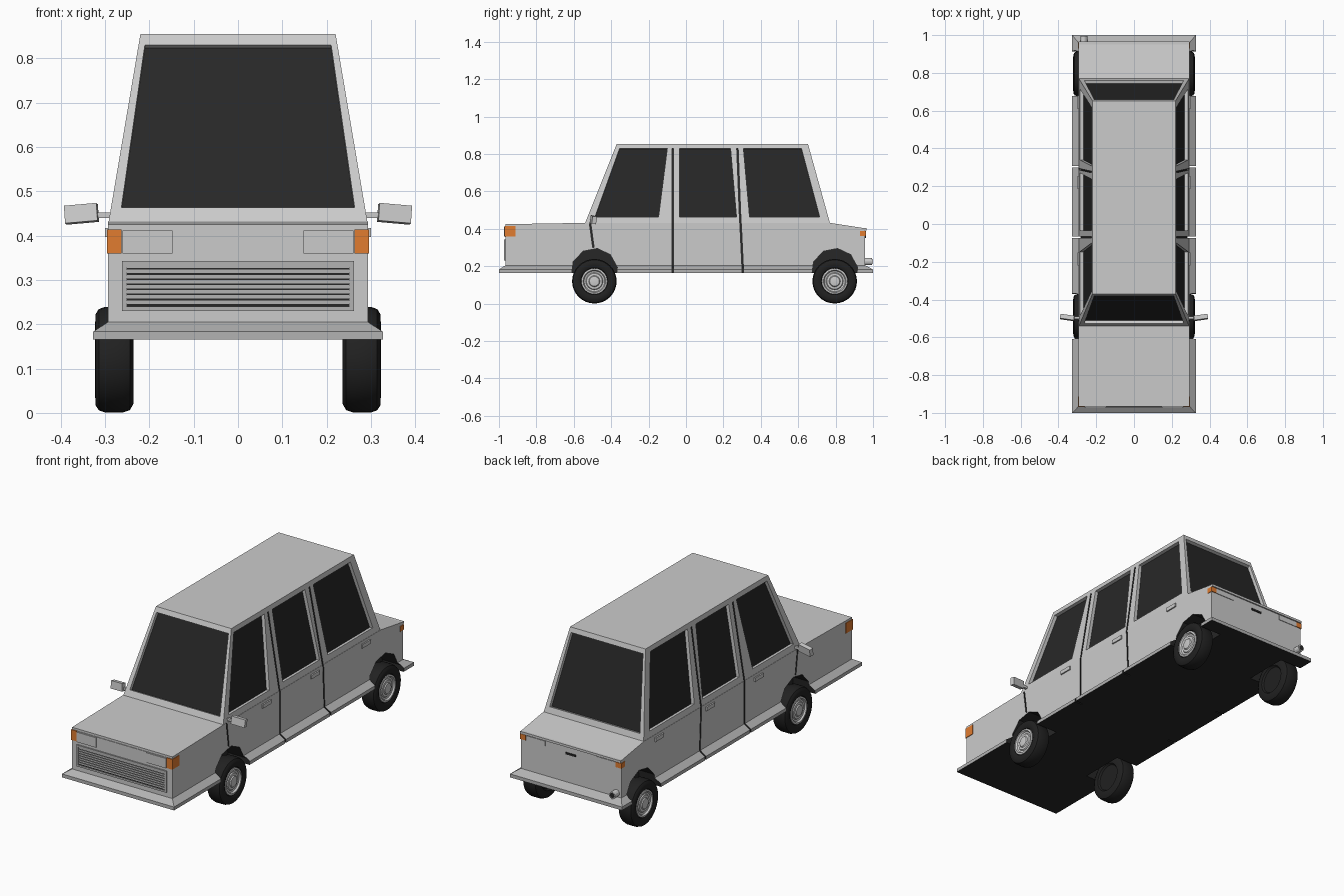
import bpy, bmesh, math
from mathutils import Vector

if "Cube" in bpy.data.objects:
    bpy.data.objects.remove(bpy.data.objects["Cube"])


def mat(name, r, g, b):
    m = bpy.data.materials.new(name)
    m.diffuse_color = (r, g, b, 1)
    m.use_nodes = True
    m.node_tree.nodes["Principled BSDF"].inputs["Base Color"].default_value = m.diffuse_color
    return m


PAINT = mat("paint", 0.80, 0.80, 0.83)
DARK = mat("dark", 0.02, 0.02, 0.02)
TRIM = mat("trim", 0.45, 0.45, 0.45)
LAMP = mat("lamp", 0.55, 0.55, 0.55)
ORANGE = mat("orange", 0.75, 0.20, 0.03)
RUBBER = mat("rubber", 0.015, 0.015, 0.015)


def loft(bm, a, b, side=0, cap_a=0, cap_b=0):
    """Closed solid between two rings with the same number of points."""
    va = [bm.verts.new(p) for p in a]
    vb = [bm.verts.new(p) for p in b]
    n = len(a)
    bm.faces.new(va).material_index = cap_a
    bm.faces.new(vb).material_index = cap_b
    for i in range(n):
        j = (i + 1) % n
        bm.faces.new((va[i], va[j], vb[j], vb[i])).material_index = side


def rect(x, y0, y1, z):
    return [(-x, y0, z), (x, y0, z), (x, y1, z), (-x, y1, z)]


def box(bm, x0, x1, y0, y1, z0, z1, m=0):
    ring = lambda z: [(x0, y0, z), (x1, y0, z), (x1, y1, z), (x0, y1, z)]
    loft(bm, ring(z0), ring(z1), m, m, m)


def finish(name, bm, mats):
    bmesh.ops.recalc_face_normals(bm, faces=bm.faces)
    me = bpy.data.meshes.new(name)
    bm.to_mesh(me)
    bm.free()
    for m in mats:
        me.materials.append(m)
    ob = bpy.data.objects.new(name, me)
    bpy.context.collection.objects.link(ob)
    return ob


def boxes(name, mats, *items):
    bm = bmesh.new()
    for it in items:
        box(bm, *it)
    return finish(name, bm, mats)


def cut(ob, cutter):
    mod = ob.modifiers.new("cut", 'BOOLEAN')
    mod.operation = 'DIFFERENCE'
    mod.solver = 'EXACT'
    mod.object = cutter
    cutter.hide_render = True
    bpy.context.view_layer.objects.active = ob
    bpy.ops.object.modifier_apply(modifier="cut")


def panel(bm, pts, outward, depth, side, inner):
    """Recess cutter: polygon on a surface pushed in by depth."""
    p = [Vector(q) for q in pts]
    n = (p[1] - p[0]).cross(p[2] - p[0]).normalized()
    if n.dot(Vector(outward)) < 0:
        n = -n
    loft(bm, [q - n * depth for q in p], [q + n * 0.04 for q in p], side, inner, side)


# cabin surface helpers
def lerp(a, b, z):
    return a + (b - a) * (z - 0.43) / 0.425


def cab_x(z): return lerp(0.292, 0.22, z)
def front_y(z): return lerp(-0.54, -0.37, z)
def rear_y(z): return lerp(0.77, 0.652, z)


WHEELS = (-0.49, 0.795)
SEAMS = ((-0.07, -0.07, -0.07), (0.305, 0.291, 0.275))   # y at sill, belt, roof

# cabin with recessed glass and door gaps
bm = bmesh.new()
loft(bm, rect(0.292, -0.54, 0.77, 0.43), rect(0.22, -0.37, 0.652, 0.855))
cabin = finish("cabin", bm, [PAINT, DARK])
bm = bmesh.new()
ZB, ZT = 0.463, 0.83
for s in (-1, 1):
    for y0, y1, y2, y3 in ((-0.487, -0.147, -0.10, -0.355),
                           (-0.035, 0.27, 0.238, -0.035),
                           (0.34, 0.715, 0.617, 0.307)):
        panel(bm, [(s * cab_x(z), y, z) for y, z in ((y0, ZB), (y1, ZB), (y2, ZT), (y3, ZT))],
              (s, 0, 0), 0.018, 0, 1)
    for _, yb, yt in SEAMS:
        panel(bm, [(s * cab_x(z), y, z) for y, z in
                   ((yb - .004, .42), (yb + .004, .42), (yt + .004, ZT), (yt - .004, ZT))],
              (s, 0, 0), 0.012, 1, 1)
for fy, out in ((front_y, -1), (rear_y, 1)):
    panel(bm, [(x, fy(z), z) for x, z in ((-0.263, ZB), (0.263, ZB), (0.21, ZT), (-0.21, ZT))],
          (0, out, 0), 0.018, 0, 1)
glass_cutter = finish("glass_cutter", bm, [PAINT, DARK])
cut(cabin, glass_cutter)

# lower body from a side profile
bm = bmesh.new()
prof = [(-.965, .185), (-.965, .425), (-.54, .432), (.77, .432), (.958, .403), (.958, .185)]
loft(bm, [(-.293, y, z) for y, z in prof], [(.293, y, z) for y, z in prof])
lower = finish("lower_body", bm, [PAINT, DARK])

# flared skirt with dark floor
bm = bmesh.new()
loft(bm, rect(.327, -1, 1, .165), rect(.327, -1, 1, .183), 0, 1, 0)
bm.faces.ensure_lookup_table()
top = bm.faces[1]
ext = bmesh.ops.extrude_discrete_faces(bm, faces=[top])["faces"][0]
for v, p in zip(ext.verts, rect(.290, -.962, .955, .207)):
    sx = math.copysign(.290, v.co.x)
    v.co = (sx, -.962 if v.co.y < 0 else .955, .207)
skirt = finish("skirt", bm, [TRIM, DARK])

# wheel arches and lower door gaps
bm = bmesh.new()
for s in (-1, 1):
    for wy in WHEELS:
        arc = [(wy + .125 * math.cos(a), .171 + .125 * math.sin(a))
               for a in (math.tau * (i + .3) / 10 for i in range(10))]
        loft(bm, [(s * .2, y, z) for y, z in arc], [(s * .4, y, z) for y, z in arc], 1, 1, 1)
    gaps = [((y0, .15), (yb, .445)) for y0, yb, _ in SEAMS] + [((-.495, .30), (-.515, .445))]
    for (ya, za), (yb, zb) in gaps:
        q = [(ya - .004, za), (ya + .004, za), (yb + .004, zb), (yb - .004, zb)]
        loft(bm, [(s * .283, y, z) for y, z in q], [(s * .36, y, z) for y, z in q], 1, 1, 1)
arch_cutter = finish("arch_cutter", bm, [PAINT, DARK])
cut(lower, arch_cutter)
cut(skirt, arch_cutter)
for c in (glass_cutter, arch_cutter):
    bpy.data.objects.remove(c)


# wheels: turned tyre and hub
def lathe(name, prof, s, wy, m):
    bm = bmesh.new()
    vs = [bm.verts.new((s * x, wy, .12 + r)) for r, x in prof]
    es = [bm.edges.new(e) for e in zip(vs, vs[1:])]
    bmesh.ops.spin(bm, geom=vs + es, cent=(0, wy, .12), axis=(1, 0, 0),
                   angle=math.tau, steps=32, use_duplicate=False)
    bmesh.ops.remove_doubles(bm, verts=bm.verts, dist=1e-4)
    ob = finish(name, bm, [m])
    bpy.ops.object.select_all(action='DESELECT')
    ob.select_set(True)
    bpy.context.view_layer.objects.active = ob
    bpy.ops.object.shade_smooth_by_angle(angle=math.radians(35))


TYRE = [(0, .300), (.068, .300), (.072, .316), (.085, .322), (.103, .321), (.114, .314), (.119, .300),
        (.119, .260), (.114, .244), (.100, .236), (.075, .236), (.068, .245), (0, .245)]
HUB = [(.070, .302), (.069, .317), (.060, .319), (.055, .311), (.046, .309), (.042, .314),
       (.030, .315), (.026, .320), (.012, .322), (0, .322)]
for s, side in ((-1, "left"), (1, "right")):
    for wy, end in zip(WHEELS, ("front", "rear")):
        lathe(f"tyre_{end}_{side}", TYRE, s, wy, RUBBER)
        lathe(f"hub_{end}_{side}", HUB, s, wy, LAMP)

# grille: frame, dark backing and slats
boxes("grille", [TRIM, DARK],
      (-.25, .25, -.968, -.96, .24, .335, 1),
      (-.262, .262, -.972, -.96, .335, .343), (-.262, .262, -.972, -.96, .230, .240),
      (-.262, -.252, -.972, -.96, .24, .335), (.252, .262, -.972, -.96, .24, .335),
      *[(-.252, .252, -.971, -.96, z, z + .008) for z in (.246 + .0115 * i for i in range(8))])

# lamps and panels, front and rear
boxes("front_panel", [LAMP], (-.262, .262, -.968, -.95, .357, .413))
boxes("rear_panel", [LAMP], (-.262, -.15, .95, .961, .362, .388), (.15, .262, .95, .961, .362, .388))
boxes("trunk_handle", [DARK], (-.03, .03, .95, .963, .352, .362))
boxes("trunk_lip", [PAINT], (-.293, .293, .94, .965, .392, .404))
for s, side in ((-1, "left"), (1, "right")):
    def sx(a, b): return tuple(sorted((s * a, s * b)))
    boxes("headlight_" + side, [LAMP], (*sx(.148, .260), -.973, -.95, .359, .411))
    boxes("front_signal_" + side, [ORANGE], (*sx(.263, .296), -.970, -.912, .360, .414))
    boxes("rear_signal_" + side, [ORANGE], (*sx(.263, .296), .930, .962, .362, .389))
    # door handles
    boxes("door_handles_" + side, [LAMP],
          *[(*sx(.285, .300), y, y + .07, .397, .417) for y in (-.22, .185, .61)])
    # wing mirror: stalk and tilted housing
    boxes("mirror_stalk_" + side, [PAINT], (*sx(.280, .318), -.503, -.491, .439, .452))
    m = boxes("mirror_" + side, [PAINT], (-.037, .037, -.012, .012, -.020, .020))
    m.location = (s * .353, -.495, .449)
    m.rotation_euler = (math.radians(-8), math.radians(s * 5), math.radians(s * 8))

# exhaust pipe
bm = bmesh.new()
for r, y0, y1, i in ((.018, .90, .995, 0), (.013, .98, .996, 1)):
    ring = lambda y: [(-.265 + r * math.cos(a), y, .225 + r * math.sin(a))
                      for a in (math.tau * k / 12 for k in range(12))]
    loft(bm, ring(y0), ring(y1), i, i, i)
finish("exhaust", bm, [LAMP, DARK])
